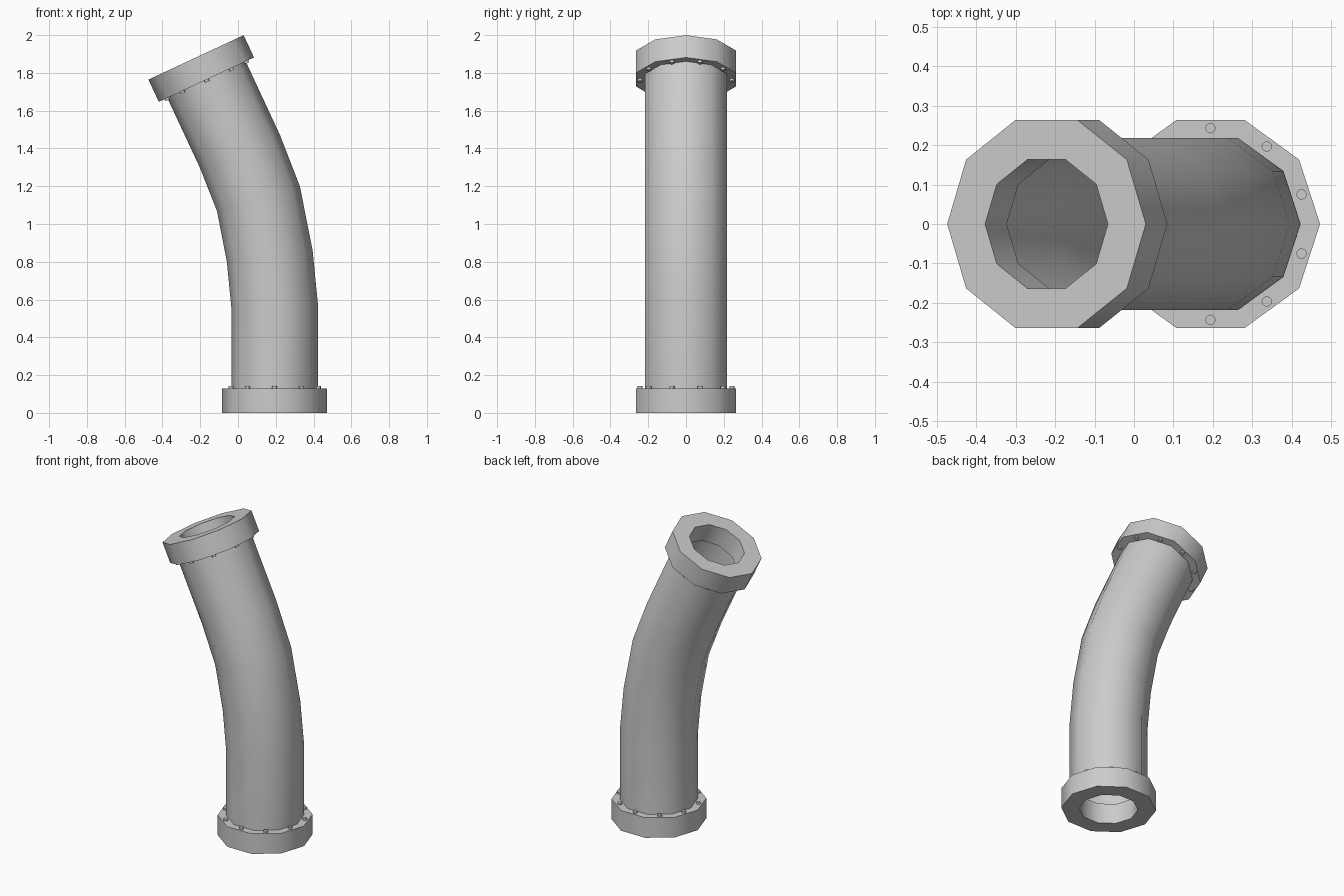
import bpy, bmesh
from math import radians, cos, sin, tau
from mathutils import Matrix, Vector

if "Cube" in bpy.data.objects:
    bpy.data.objects.remove(bpy.data.objects["Cube"])

SIDES = 10
PIPE_R, FLANGE_R, HOLE_R, BOLT_R = 0.229, 0.278, 0.172, 0.243
THICK = 0.13

grey = bpy.data.materials.new("pipe grey")
grey.use_nodes = True
colour = (0.6, 0.6, 0.6, 1)
grey.diffuse_color = colour
grey.node_tree.nodes["Principled BSDF"].inputs["Base Color"].default_value = colour


def frame(x, z, tilt):
    """Placement in the bend plane, leaning towards -x by tilt degrees."""
    return Matrix.Translation((x, 0, z)) @ Matrix.Rotation(-radians(tilt), 4, "Y")


def ring(bm, radius, z, matrix, squash=1):
    return [bm.verts.new(matrix @ Vector((radius * squash * cos(tau * i / SIDES),
                                          radius * sin(tau * i / SIDES), z)))
            for i in range(SIDES)]


def bridge(bm, a, b):
    for i in range(SIDES):
        j = (i + 1) % SIDES
        bm.faces.new((a[i], a[j], b[j], b[i]))


def finish(bm, name):
    mesh = bpy.data.meshes.new(name)
    bm.to_mesh(mesh)
    bm.free()
    mesh.materials.append(grey)
    obj = bpy.data.objects.new(name, mesh)
    bpy.context.collection.objects.link(obj)
    bpy.ops.object.select_all(action="DESELECT")
    obj.select_set(True)
    bpy.context.view_layer.objects.active = obj
    bpy.ops.object.shade_smooth_by_angle(angle=radians(40))


def flange(name, matrix):
    bm = bmesh.new()
    loops = [ring(bm, r, z, matrix) for r, z in
             ((HOLE_R, 0), (FLANGE_R, 0), (FLANGE_R, THICK), (HOLE_R, THICK))]
    for k in range(4):
        bridge(bm, loops[k], loops[(k + 1) % 4])
    finish(bm, name)


def bolts(name, matrix):
    bm = bmesh.new()
    for i in range(SIDES):
        a = tau * (i + 0.5) / SIDES
        place = Matrix.Translation((BOLT_R * cos(a), BOLT_R * sin(a), THICK))
        bmesh.ops.create_cone(bm, cap_ends=True, segments=16, radius1=0.013,
                              radius2=0.013, depth=0.024, matrix=matrix @ place)
    finish(bm, name)


# Bent pipe: x, z and lean of each cross-section
path = [(0.194, THICK, 0), (0.194, 0.565, 3.8), (0.168, 0.83, 7.5),
        (0.108, 1.135, 16.5), (0.01, 1.385, 22), (-0.167, 1.765, 25)]
bm = bmesh.new()
rings = [ring(bm, PIPE_R, 0, frame(*p)) for p in path]
for a, b in zip(rings, rings[1:]):
    bridge(bm, a, b)
finish(bm, "bent_pipe")

# Flanges with bolts on the sides facing the pipe
bottom = frame(0.194, 0, 0)
top = frame(-0.222, 1.882, 25) @ Matrix.Rotation(radians(180), 4, "X")
for label, matrix in (("bottom", bottom), ("top", top)):
    flange(label + "_flange", matrix)
    bolts(label + "_bolts", matrix)
